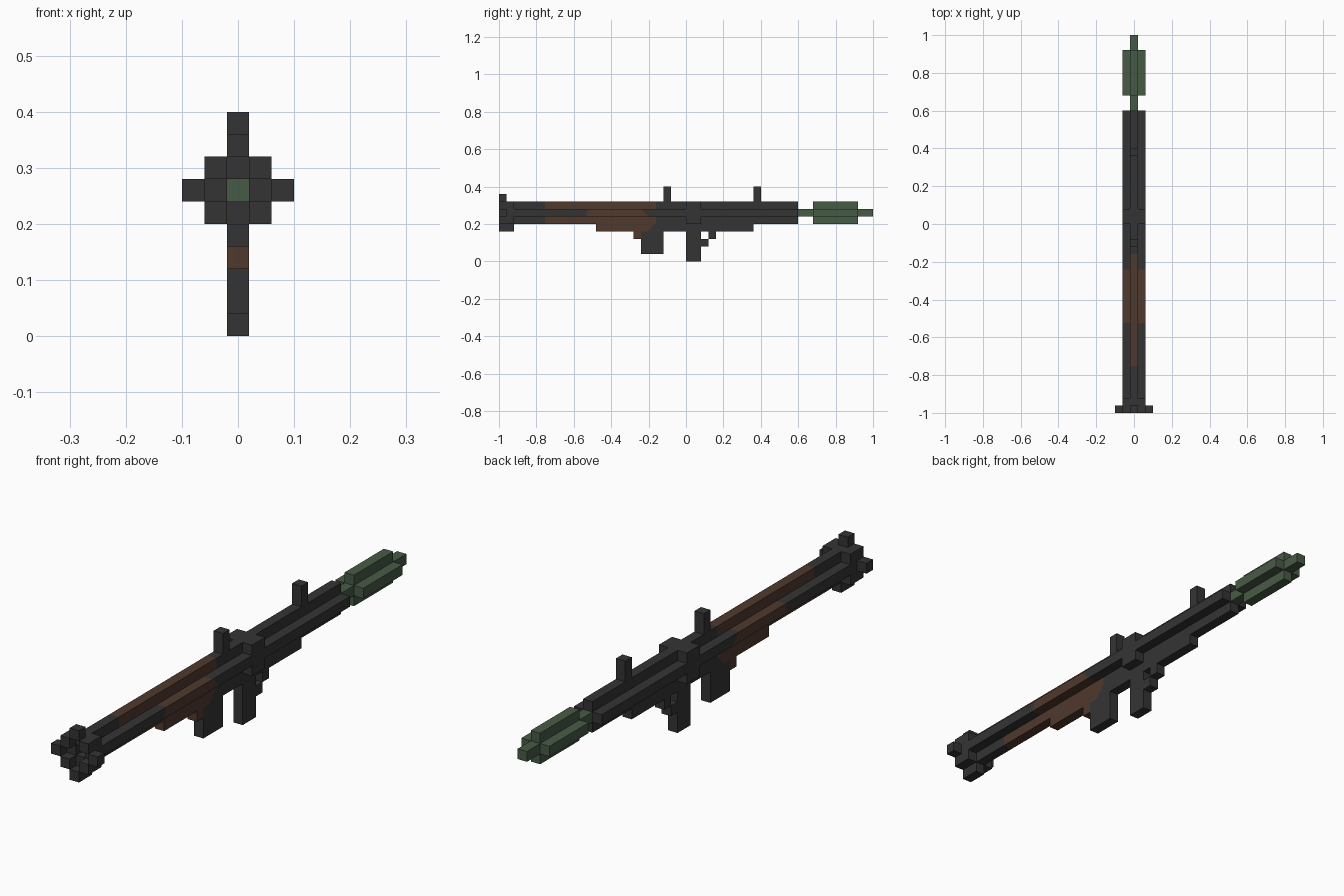
import bpy, bmesh
from mathutils import Vector

if "Cube" in bpy.data.objects:
    bpy.data.objects.remove(bpy.data.objects["Cube"], do_unlink=True)


def make_material(name, rgb):
    m = bpy.data.materials.new(name)
    m.use_nodes = True
    m.diffuse_color = (*rgb, 1)
    bsdf = m.node_tree.nodes["Principled BSDF"]
    bsdf.inputs["Base Color"].default_value = (*rgb, 1)
    bsdf.inputs["Roughness"].default_value = 0.8
    return m


DARK, BROWN, GREEN = 0, 1, 2
MATERIALS = [
    make_material("dark metal", (0.034, 0.034, 0.034)),
    make_material("brown wood", (0.080, 0.041, 0.026)),
    make_material("olive green", (0.064, 0.104, 0.060)),
]


def box(name, x, y, z, colour=DARK, cuts=()):
    """Box from (min, max) ranges; cuts = (y, dy/dz slope, colour beyond the cut)."""
    bm = bmesh.new()
    bmesh.ops.create_cube(bm, size=1)
    for v in bm.verts:
        v.co = Vector([r[0] + (c + 0.5) * (r[1] - r[0]) for r, c in zip((x, y, z), v.co)])
    zc = sum(z) / 2
    for cy, slope, _ in cuts:
        bmesh.ops.bisect_plane(bm, geom=bm.verts[:] + bm.edges[:] + bm.faces[:],
                               plane_co=(0, cy, zc), plane_no=(0, 1, -slope))
    # Colour the lengthwise segments
    for f in bm.faces:
        c = f.calc_center_median()
        f.material_index = colour
        for cy, slope, col in cuts:
            if c.y > cy + slope * (c.z - zc):
                f.material_index = col
    me = bpy.data.meshes.new(name)
    bm.to_mesh(me)
    bm.free()
    for m in MATERIALS:
        me.materials.append(m)
    ob = bpy.data.objects.new(name, me)
    bpy.context.collection.objects.link(ob)
    return ob


MID = (-0.02, 0.02)      # centre column in x
AXIS = (0.24, 0.28)      # bore row in z
LOW, HIGH = (0.20, 0.24), (0.28, 0.32)
SIDES = {"left": (0.02, 0.06), "right": (-0.06, -0.02)}
OUTER = {"left": (0.06, 0.10), "right": (-0.10, -0.06)}

# Hollow tube made of four beams, with the wooden heat guard in the middle
guard = [(-0.755, 0, BROWN), (-0.16, 0, DARK)]
box("tube_top", MID, (-0.96, 0.6), HIGH, DARK, guard)
box("tube_bottom", MID, (-0.96, 0.6), LOW, DARK, guard)
side_guard = [(-0.53, 0.3, BROWN), (-0.22, -1.0, DARK)]
for side, x in SIDES.items():
    box(f"tube_{side}", x, (-0.96, 0.6), AXIS, DARK, side_guard)
    # Corner blocks of the flared end and of the middle collar
    for level, z in (("lower", LOW), ("upper", HIGH)):
        box(f"flare_corner_{level}_{side}", x, (-1.0, -0.92), z)
        box(f"collar_corner_{level}_{side}", x, (0.0, 0.08), z)
    box(f"flare_rim_{side}", OUTER[side], (-1.0, -0.96), AXIS)
box("flare_rim_top", MID, (-1.0, -0.96), (0.32, 0.36))
box("flare_rim_bottom", MID, (-1.0, -0.92), (0.16, 0.20))

# Sights
box("front_sight", MID, (-0.12, -0.08), (0.32, 0.40))
box("rear_sight", MID, (0.36, 0.40), (0.32, 0.40))

# Underside rail, grips and trigger
box("under_rail", MID, (-0.48, 0.36), (0.16, 0.20), BROWN, [(-0.185, 0.9, DARK)])
box("guard_step", MID, (-0.28, -0.24), (0.12, 0.16), BROWN)
box("front_grip", MID, (-0.24, -0.12), (0.04, 0.16))
box("rear_grip", MID, (0.0, 0.08), (0.0, 0.16))
box("trigger_guard", MID, (0.08, 0.12), (0.08, 0.12))
box("trigger", MID, (0.12, 0.16), (0.12, 0.16))

# Rocket: shaft inside the tube, cross-shaped body and tip
box("rocket_shaft", MID, (0.56, 0.68), AXIS, GREEN)
box("rocket_core", MID, (0.68, 0.92), (0.20, 0.32), GREEN)
for side, x in SIDES.items():
    box(f"rocket_body_{side}", x, (0.68, 0.92), AXIS, GREEN)
box("rocket_tip", MID, (0.92, 1.0), AXIS, GREEN)
